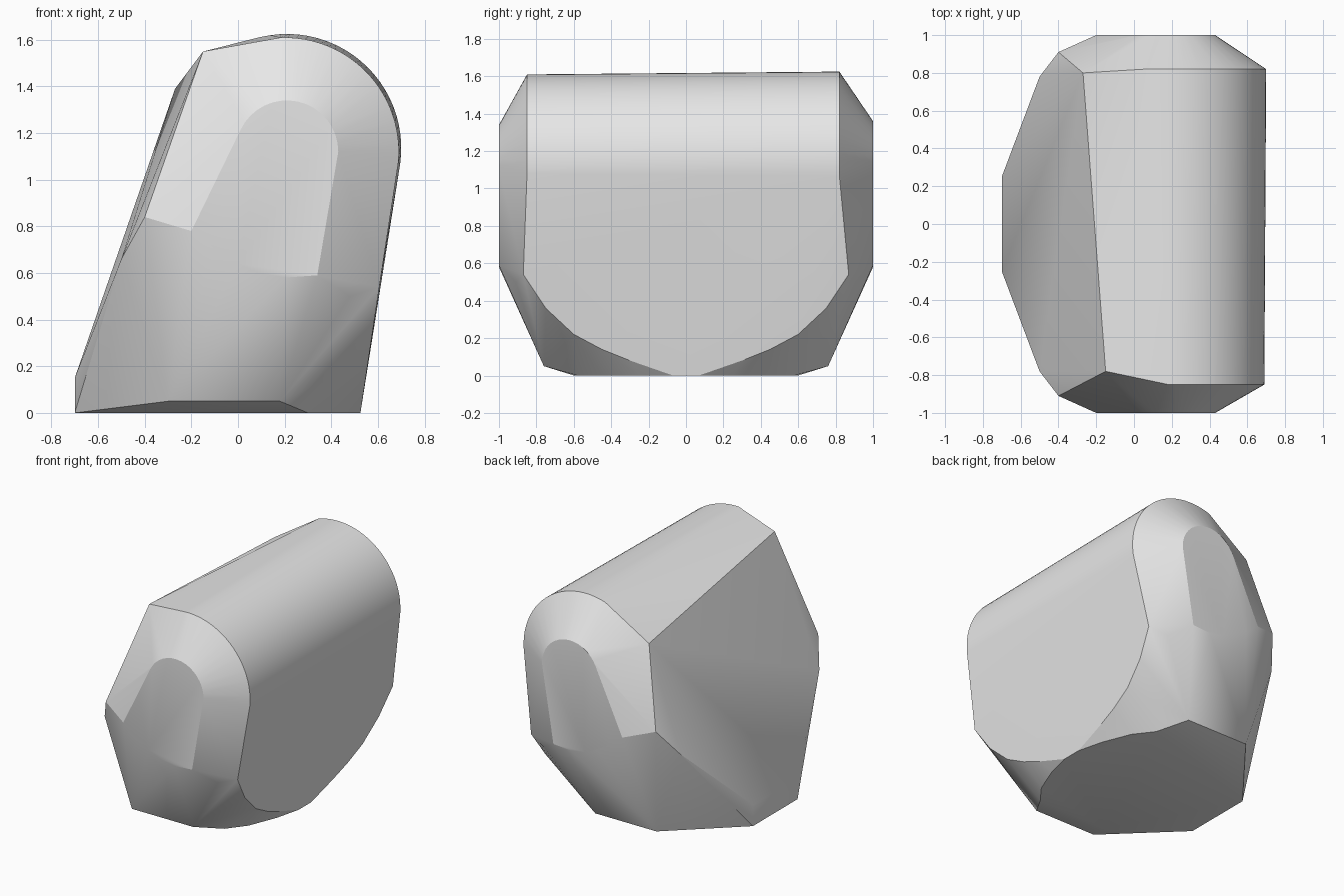
import bpy, bmesh
from math import sin, cos, radians

cube = bpy.data.objects.get("Cube")
if cube:
    bpy.data.objects.remove(cube, do_unlink=True)


def arc(cx, cz, r, y, start, end, steps):
    """Points of an arc standing in the x-z plane at depth y."""
    angles = [radians(start + (end - start) * i / steps) for i in range(steps + 1)]
    return [(cx + r * cos(a), y, cz + r * sin(a)) for a in angles]


points = []

# Rounded end rims, the rear one slightly higher
points += arc(0.20, 1.12, 0.49, -0.85, -5, 92, 24)
points += arc(0.21, 1.135, 0.49, 0.82, -8, 108, 24)
points += [(-0.15, -0.78, 1.55), (-0.27, 0.80, 1.39)]

# Flat end faces: round top, slanted sides and a curved lower edge
for y, lift in ((-1, 0), (1, 0.02)):
    points += arc(0.21, 1.12 + lift, 0.22, y, 0, 155, 16)
    points += [(x, y, z) for x, z in
               ((0.34, 0.59), (0.2, 0.58), (0.09, 0.60), (0, 0.64), (-0.1, 0.7), (-0.2, 0.78))]

# Lower shoulders, leaning flank and base, mirrored front to back
half = [
    (-0.40, 0.91, 0.84), (-0.50, 0.78, 0.66), (0.48, 0.91, 0.50),
    (-0.70, 0.25, 0.15), (-0.70, 0.25, 0),
    (-0.30, 0.76, 0.05), (0.18, 0.76, 0.05),
    (-0.25, 0.60, 0), (0.30, 0.58, 0), (0.40, 0.45, 0), (0.48, 0.25, 0),
]
flank = [(0.87, 0.54), (0.75, 0.36), (0.6, 0.22), (0.45, 0.14), (0.3, 0.08), (0.07, 0)]
half += [(0.525 + 0.15 * z, y, z) for y, z in flank]
for x, y, z in half:
    points += [(x, y, z), (x, -y, z)]

# Wrap the profiles in one convex skin
bm = bmesh.new()
for p in points:
    bm.verts.new(p)
hull = bmesh.ops.convex_hull(bm, input=bm.verts)
loose = {g for g in hull["geom_interior"] + hull["geom_unused"]
         if isinstance(g, bmesh.types.BMVert)}
bmesh.ops.delete(bm, geom=list(loose), context='VERTS')
bmesh.ops.dissolve_limit(bm, angle_limit=radians(0.5), verts=bm.verts, edges=bm.edges)
bmesh.ops.recalc_face_normals(bm, faces=bm.faces)
mesh = bpy.data.meshes.new("rounded_block")
bm.to_mesh(mesh)
bm.free()

block = bpy.data.objects.new("rounded_block", mesh)
bpy.context.collection.objects.link(block)

# Plain grey finish
grey = bpy.data.materials.new("light grey")
grey.use_nodes = True
colour = (0.8, 0.8, 0.8, 1)
grey.diffuse_color = colour
grey.node_tree.nodes["Principled BSDF"].inputs["Base Color"].default_value = colour
mesh.materials.append(grey)

# Soft shading across the shallow facets
bpy.ops.object.select_all(action='DESELECT')
block.select_set(True)
bpy.context.view_layer.objects.active = block
bpy.ops.object.shade_smooth_by_angle(angle=radians(22))
